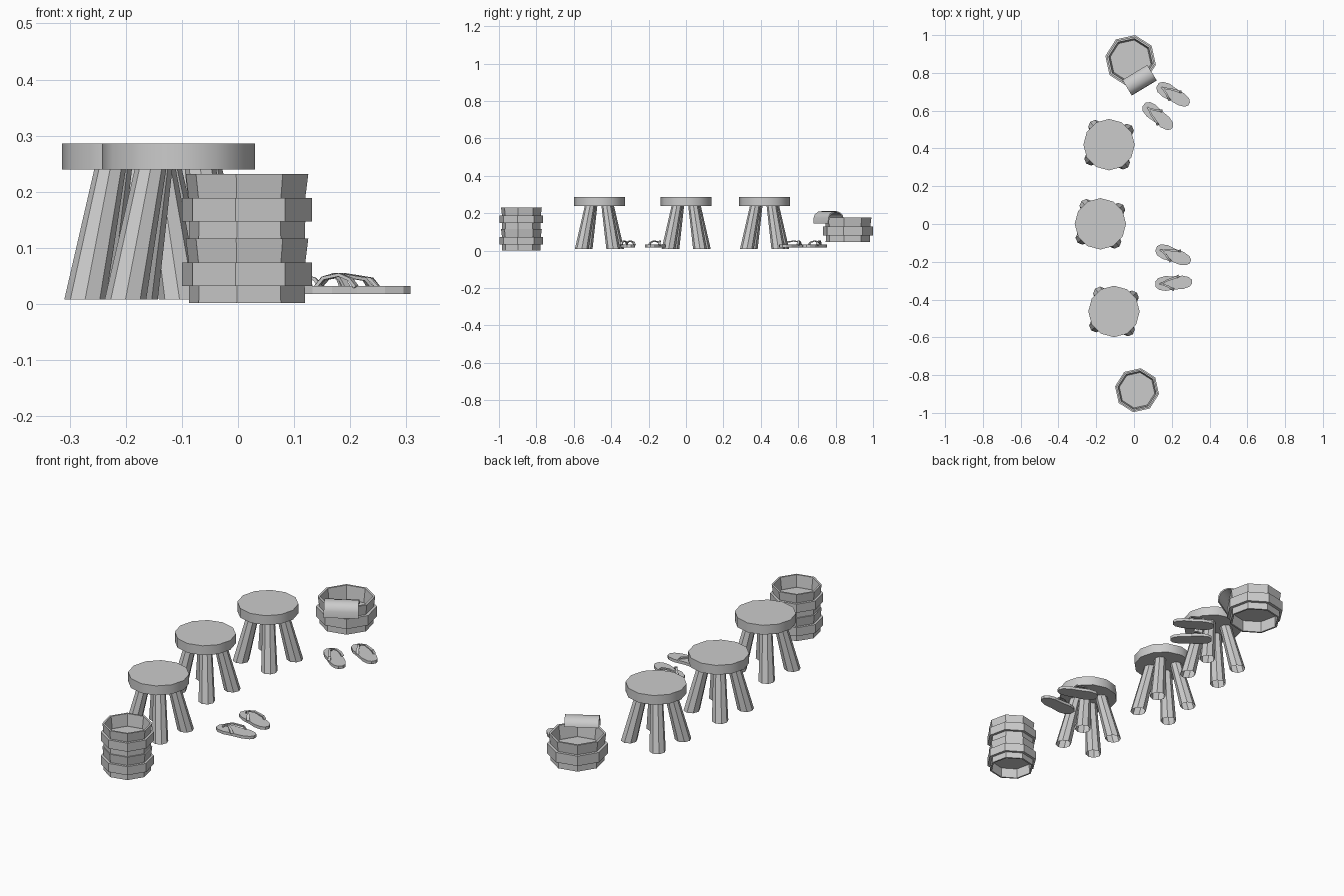
import bpy, math
from mathutils import Matrix, Vector

if "Cube" in bpy.data.objects:
    bpy.data.objects.remove(bpy.data.objects["Cube"])


def loft(name, rings, close=False, caps=(False, False), smooth=False, place=None):
    """Skin a list of equal-length vertex rings."""
    n, m = len(rings[0]), len(rings)
    verts = [v for r in rings for v in r]
    faces = []
    for i in range(m if close else m - 1):
        a, b = i * n, ((i + 1) % m) * n
        faces += [(a + j, a + (j + 1) % n, b + (j + 1) % n, b + j) for j in range(n)]
    if caps[0]:
        faces.append(tuple(reversed(range(n))))
    if caps[1]:
        faces.append(tuple(range((m - 1) * n, m * n)))
    mesh = bpy.data.meshes.new(name)
    mesh.from_pydata(verts, [], faces)
    ob = bpy.data.objects.new(name, mesh)
    bpy.context.collection.objects.link(ob)
    if place:
        mesh.transform(place)
    if smooth:
        mesh.shade_smooth()
        mesh.set_sharp_from_angle(angle=math.radians(40))
    return ob


def ring(r, z, n, cx=0, cy=0, turn=0):
    return [(cx + r * math.cos(turn + math.tau * k / n),
             cy + r * math.sin(turn + math.tau * k / n), z) for k in range(n)]


def at(x, y, z=0, turn=0, scale=1):
    return Matrix.Translation((x, y, z)) @ Matrix.Rotation(math.radians(turn), 4, 'Z') @ Matrix.Scale(scale, 4)


# Stools: round seat on four splayed tapered legs, open at the feet
def stool(tag, x, y):
    place = at(x, y)
    loft(f"stool_{tag}_seat", [ring(0.136, 0.24, 12), ring(0.136, 0.286, 12)],
         caps=(True, True), smooth=True, place=place)
    for k in range(4):
        a = math.radians(38 + 90 * k)
        c, s = math.cos(a), math.sin(a)
        loft(f"stool_{tag}_leg_{k + 1}",
             [ring(0.037, 0.008, 8, 0.12 * c, 0.12 * s),
              ring(0.028, 0.242, 8, 0.063 * c, 0.063 * s)], smooth=True, place=place)


# Buckets: octagonal wall, recessed floor, one raised hoop
def bucket(tag, place):
    wall = [(0.105, 0), (0.104, 0.06), (0.111, 0.115), (0.102, 0.115), (0.095, 0.06), (0.097, 0)]
    hoop = [(0.103, 0.03), (0.118, 0.03), (0.118, 0.072), (0.103, 0.072)]
    loft(f"bucket_{tag}_wall", [ring(r, z, 8) for r, z in wall], close=True, place=place)
    loft(f"bucket_{tag}_hoop", [ring(r, z, 8) for r, z in hoop], close=True, place=place)
    loft(f"bucket_{tag}_floor", [ring(0.099, 0.048, 8), ring(0.099, 0.056, 8)],
         caps=(True, True), place=place)


# Flip-flops: toe points to local -x
def sandal(tag, x, y, turn, side):
    place = at(x, y, 0, turn)
    half = [(-0.097, 0.014), (-0.08, 0.031), (-0.045, 0.039), (0.0, 0.035),
            (0.05, 0.035), (0.083, 0.025), (0.097, 0.01)]
    outline = [(px, -py) for px, py in half] + [(px, py) for px, py in reversed(half)]
    loft(f"sandal_{tag}_sole", [[(px, py, z) for px, py in outline] for z in (0.018, 0.032)],
         caps=(True, True), place=place)
    # Two straps meet at the toe post
    for s, end in ((1, 0.028), (-1, -0.002)):
        s *= side
        path = [(-0.072, 0, 0.03), (-0.058, 0.004 * s, 0.046),
                (-0.03, 0.017 * s, 0.052), (end - 0.01, 0.03 * s, 0.044), (end, 0.035 * s, 0.03)]
        pts = [Vector(p) for p in path]
        rings = []
        for i, p in enumerate(pts):
            t = (pts[min(i + 1, 4)] - pts[max(i - 1, 0)]).normalized()
            across = t.cross(Vector((0, 0, 1))).normalized()
            up = across.cross(t)
            w = 0.003 + 0.001 * i
            rings.append([p + across * w * a + up * 0.003 * b
                          for a, b in ((1, -1), (1, 1), (-1, 1), (-1, -1))])
        loft(f"sandal_{tag}_strap_{'left' if s > 0 else 'right'}", rings,
             caps=(True, True), smooth=True, place=place)


for tag, x, y in (("back", -0.132, 0.42), ("middle", -0.178, 0.001), ("front", -0.106, -0.463)):
    stool(tag, x, y)

bucket("stack_lower", at(0.016, -0.88, 0.002, -10))
bucket("stack_upper", at(0.016, -0.88, 0.117, -10))
bucket("single", at(-0.018, 0.866, 0.046, -10, 1.15))

for tag, x, y, turn, side in (("back_a", 0.208, 0.685, -31, 1), ("back_b", 0.127, 0.57, -40, -1),
                              ("front_a", 0.208, -0.165, -21, 1), ("front_b", 0.21, -0.312, 4, 1)):
    sandal(tag, x, y, turn, side)

# Towel draped over the single bucket's rim
drape = [(0.049, 0.145), (0.047, 0.175), (0.038, 0.196), (0.018, 0.208),
         (-0.005, 0.211), (-0.028, 0.204), (-0.043, 0.19), (-0.047, 0.176)]
inner = [(s * 0.88, z - (0.006 if 0 < i < 7 else 0)) for i, (s, z) in enumerate(drape)]
section = drape + inner[::-1]
loft("towel", [[(w, -s, z) for s, z in section] for w in (-0.077, 0.077)],
     caps=(True, True), smooth=True, place=at(0.029, 0.762, 0, 31))

# Consistent outward normals on the closed parts
import bmesh
for ob in bpy.data.objects:
    bm = bmesh.new()
    bm.from_mesh(ob.data)
    bmesh.ops.recalc_face_normals(bm, faces=bm.faces)
    bm.to_mesh(ob.data)
    bm.free()
